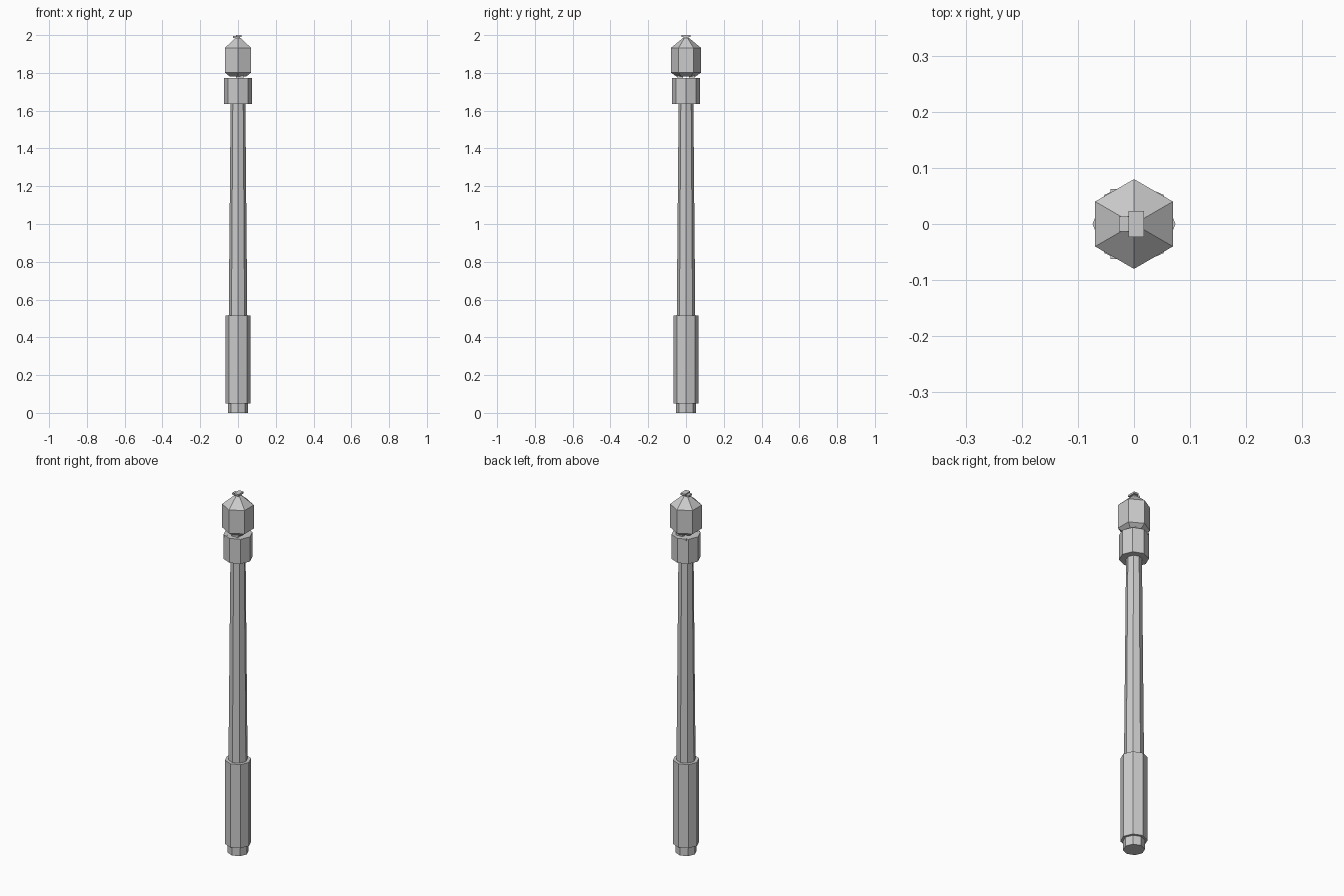
import bpy, bmesh, math

cube = bpy.data.objects.get("Cube")
if cube:
    bpy.data.objects.remove(cube, do_unlink=True)

grey = bpy.data.materials.new("light grey metal")
grey.use_nodes = True
colour = (0.6, 0.6, 0.6, 1)
grey.diffuse_color = colour
grey.node_tree.nodes["Principled BSDF"].inputs["Base Color"].default_value = colour


def finish(name, bm):
    bmesh.ops.recalc_face_normals(bm, faces=bm.faces)
    mesh = bpy.data.meshes.new(name)
    bm.to_mesh(mesh)
    bm.free()
    mesh.materials.append(grey)
    obj = bpy.data.objects.new(name, mesh)
    bpy.context.collection.objects.link(obj)
    return obj


def prism(name, sides, profile, turn=0):
    """Faceted column through (radius, height) rings."""
    bm = bmesh.new()
    rings = []
    for r, z in profile:
        angles = [turn + math.tau * i / sides for i in range(sides)]
        rings.append([bm.verts.new((r * math.cos(a), r * math.sin(a), z)) for a in angles])
    for low, high in zip(rings, rings[1:]):
        for i in range(sides):
            j = (i + 1) % sides
            bm.faces.new((low[i], low[j], high[j], high[i]))
    bm.faces.new(rings[0])
    bm.faces.new(rings[-1])
    return finish(name, bm)


def box(name, centre, size):
    bm = bmesh.new()
    bmesh.ops.create_cube(bm, size=1)
    bmesh.ops.scale(bm, vec=size, verts=bm.verts)
    bmesh.ops.translate(bm, vec=centre, verts=bm.verts)
    return finish(name, bm)


# Octagonal post
prism("foot", 8, [(0.054, 0), (0.054, 0.05)])
prism("base", 8, [(0.067, 0.05), (0.067, 0.515)])
prism("shaft", 8, [(0.049, 0.515), (0.039, 1.635)])
prism("collar", 8, [(0.074, 1.635), (0.074, 1.772)])

# Hexagonal lantern with tapered underside and pitched roof
prism("lantern", 6, [(0.052, 1.782), (0.08, 1.802), (0.08, 1.932), (0.016, 1.985)], math.pi / 6)

# Short brackets holding the lantern over the collar
for side, label in ((-1, "front"), (1, "back")):
    box(label + "_bracket", (0.01, side * 0.03, 1.78), (0.04, 0.03, 0.025))
    box(label + "_clip", (-0.036, side * 0.054, 1.768), (0.012, 0.016, 0.01))

# Finial
box("finial_neck", (0, 0, 1.986), (0.022, 0.028, 0.012))
box("finial_cap", (0.004, 0, 1.995), (0.028, 0.046, 0.01))
box("finial_tab", (-0.018, 0, 1.99), (0.017, 0.026, 0.01))
